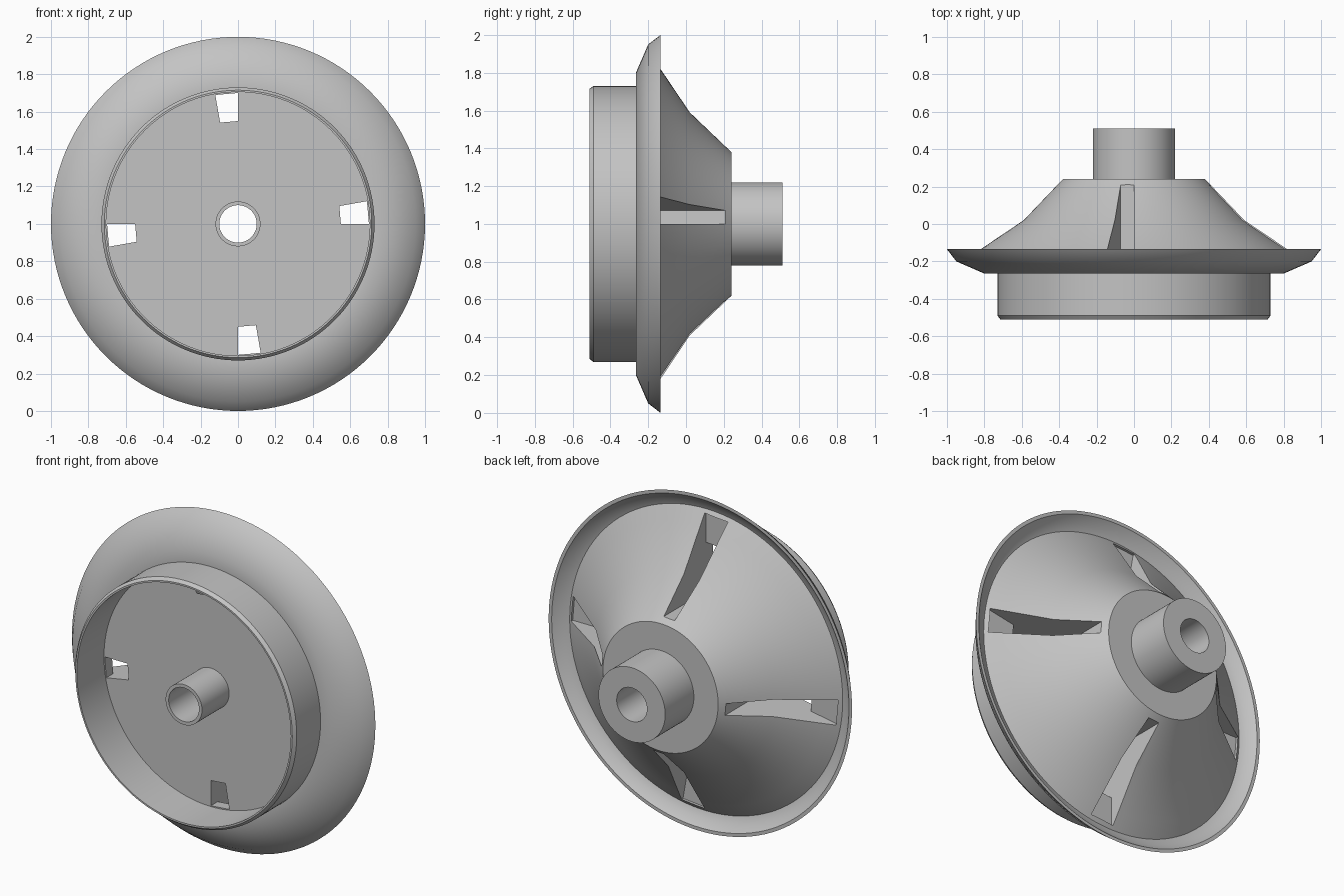
import bpy
import bmesh
from math import radians, pi
from mathutils import Matrix, Vector

old = bpy.data.objects.get("Cube")
if old:
    bpy.data.objects.remove(old, do_unlink=True)

GREY = (0.55, 0.55, 0.55, 1.0)
mat = bpy.data.materials.new("plain grey")
mat.use_nodes = True
mat.diffuse_color = GREY
mat.node_tree.nodes["Principled BSDF"].inputs["Base Color"].default_value = GREY

AXIS = Vector((0, -1, 0))   # positive angles turn from +x towards +z
CENTRE = Vector((0, 0, 1))


def revolve(name, profile, angle=2 * pi, steps=128, start=0.0):
    """Turn a closed (radius, y) profile about the wheel axis."""
    bm = bmesh.new()
    verts = [bm.verts.new((r, y, 1)) for r, y in profile]
    n = len(verts)
    edges = [bm.edges.new((verts[i], verts[(i + 1) % n])) for i in range(n)]
    full = angle > 6
    if not full:
        bm.faces.new(verts)
    geom = verts + edges + bm.faces[:]
    bmesh.ops.spin(bm, geom=geom, cent=CENTRE, axis=AXIS, angle=angle,
                   steps=steps, use_merge=full, use_duplicate=False)
    bmesh.ops.remove_doubles(bm, verts=bm.verts[:], dist=1e-5)
    bmesh.ops.rotate(bm, verts=bm.verts[:], cent=CENTRE,
                     matrix=Matrix.Rotation(start, 3, AXIS))
    bmesh.ops.recalc_face_normals(bm, faces=bm.faces[:])
    mesh = bpy.data.meshes.new(name)
    bm.to_mesh(mesh)
    bm.free()
    obj = bpy.data.objects.new(name, mesh)
    bpy.context.collection.objects.link(obj)
    mesh.materials.append(mat)
    return obj


# Turned body: bore, rear hub, cone, dished flange, front rim, web, front sleeve
body = revolve("wheel_body", [
    (0.10, 0.51), (0.22, 0.51), (0.22, 0.24),
    (0.38, 0.24), (0.59, 0.02), (0.82, -0.135), (0.90, -0.19),
    (0.94, -0.175), (0.98, -0.135), (1.0, -0.135),
    (0.95, -0.20), (0.80, -0.265),
    (0.73, -0.265), (0.73, -0.49), (0.715, -0.51),
    (0.705, -0.51), (0.705, -0.255),
    (0.12, -0.255), (0.12, -0.51), (0.10, -0.51),
])

# Wedge slots through the cone, narrowing to a hole in the web
slot = [(0.41, 0.35), (0.41, -0.135), (0.55, -0.255), (0.55, -0.30),
        (0.70, -0.30), (0.70, -0.19), (0.88, -0.19), (0.88, 0.35)]
bpy.context.view_layer.objects.active = body
for k in range(4):
    cutter = revolve("slot_cutter", slot, radians(10), 1, k * pi / 2)
    cutter.hide_render = True
    mod = body.modifiers.new("slot", 'BOOLEAN')
    mod.operation = 'DIFFERENCE'
    mod.solver = 'EXACT'
    mod.object = cutter
    bpy.ops.object.modifier_apply(modifier=mod.name)
    bpy.data.objects.remove(cutter, do_unlink=True)

# Smooth turned surfaces with crisp edges
for o in bpy.context.selected_objects:
    o.select_set(False)
body.select_set(True)
bpy.ops.object.shade_smooth_by_angle(angle=radians(32))
